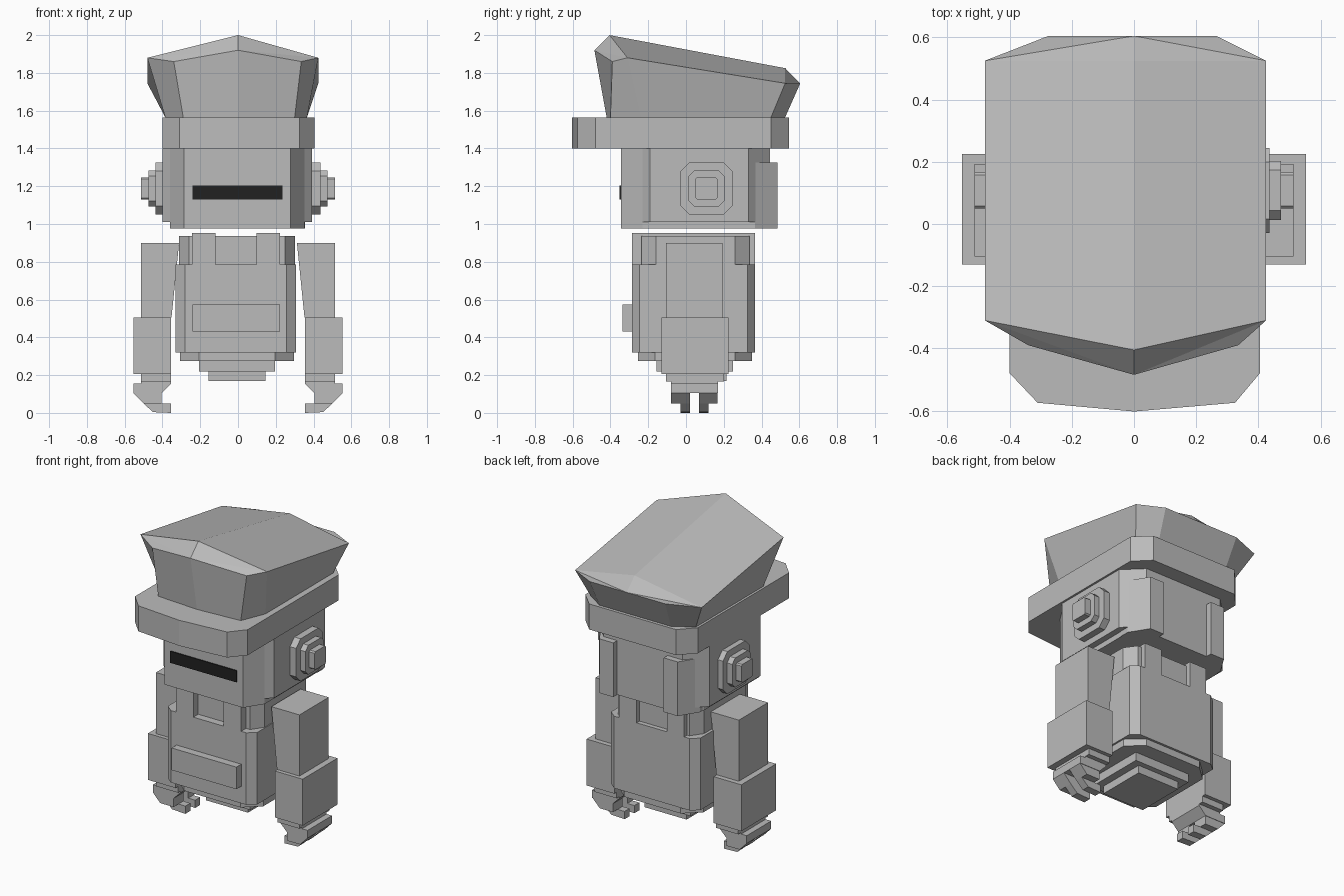
import bpy
import bmesh

cube = bpy.data.objects.get("Cube")
if cube:
    bpy.data.objects.remove(cube, do_unlink=True)


def material(name, value):
    m = bpy.data.materials.new(name)
    m.use_nodes = True
    colour = (value, value, value, 1)
    m.diffuse_color = colour
    m.node_tree.nodes["Principled BSDF"].inputs["Base Color"].default_value = colour
    return m


GREY = material("light grey", 0.5)
BLACK = material("visor black", 0.015)


def finish(name, bm, mat):
    bmesh.ops.recalc_face_normals(bm, faces=bm.faces)
    mesh = bpy.data.meshes.new(name)
    bm.to_mesh(mesh)
    bm.free()
    mesh.materials.append(mat)
    ob = bpy.data.objects.new(name, mesh)
    bpy.context.collection.objects.link(ob)
    return ob


def prism(name, outline, axis, lo, hi, mat=GREY):
    """Extrude a 2D outline along the chosen axis from lo to hi."""
    def place(p, t):
        u, v = p
        return {"x": (t, u, v), "y": (u, t, v), "z": (u, v, t)}[axis]
    bm = bmesh.new()
    a = [bm.verts.new(place(p, lo)) for p in outline]
    b = [bm.verts.new(place(p, hi)) for p in outline]
    bm.faces.new(a)
    bm.faces.new(b)
    for i in range(len(a)):
        j = (i + 1) % len(a)
        bm.faces.new((a[i], a[j], b[j], b[i]))
    return finish(name, bm, mat)


def rect(u0, u1, v0, v1, cu=0.0, cv=0.0):
    """Rectangle outline, with cut corners when cu and cv are given."""
    if not cu:
        return [(u0, v0), (u1, v0), (u1, v1), (u0, v1)]
    return [(u0 + cu, v0), (u1 - cu, v0), (u1, v0 + cv), (u1, v1 - cv),
            (u1 - cu, v1), (u0 + cu, v1), (u0, v1 - cv), (u0, v0 + cv)]


def box(name, x0, x1, y0, y1, z0, z1, mat=GREY):
    return prism(name, rect(x0, x1, y0, y1), "z", z0, z1, mat)


# Cap brim
brim = [(-0.4, -0.48), (-0.31, -0.575), (0, -0.603), (0.325, -0.575), (0.405, -0.48),
        (0.405, 0.45), (0.31, 0.545), (-0.31, 0.545), (-0.4, 0.45)]
prism("cap_brim", brim, "z", 1.4, 1.565)

# Cap crown: a flaring wall topped by a ridged roof
upper = [(-0.48, -0.31, 1.88), (-0.34, -0.39, 1.86), (0, -0.485, 1.92),
         (0.335, -0.39, 1.86), (0.425, -0.31, 1.88), (0.425, 0.525, 1.745),
         (0.265, 0.605, 1.745), (0, 0.605, 1.745), (-0.275, 0.605, 1.745),
         (-0.48, 0.525, 1.745)]
lower = [(-0.385, -0.24), (-0.29, -0.4), (0, -0.42), (0.3, -0.4), (0.365, -0.24),
         (0.365, 0.45), (0.25, 0.525), (0, 0.525), (-0.26, 0.525), (-0.385, 0.45)]
bm = bmesh.new()
up = [bm.verts.new(p) for p in upper]
low = [bm.verts.new((x, y, 1.565)) for x, y in lower]
peak = bm.verts.new((0, -0.405, 2.0))
tail = bm.verts.new((0, 0.525, 1.825))
bm.faces.new(low)
for i in range(10):
    j = (i + 1) % 10
    bm.faces.new((low[i], low[j], up[j], up[i]))
for front, side, rim, back, corner in ((up[0], up[1], up[2], up[9], up[8]),
                                       (up[4], up[3], up[2], up[5], up[6])):
    bm.faces.new((front, side, rim))
    bm.faces.new((front, rim, peak))
    bm.faces.new((front, peak, tail, back))
    bm.faces.new((back, tail, up[7]))
    bm.faces.new((back, up[7], corner))
finish("cap_crown", bm, GREY)

# Head core, wider side shell and visor slit
prism("head", rect(-0.36, 0.352, -0.345, 0.445, 0.075, 0.115), "z", 0.975, 1.4)
shell = [(-0.36, -0.23), (0.352, -0.23), (0.392, -0.19), (0.392, 0.33),
         (0.275, 0.445), (-0.285, 0.445), (-0.4, 0.33), (-0.4, -0.19)]
prism("head_shell", shell, "z", 1.01, 1.4)
box("visor", -0.24, 0.235, -0.352, -0.343, 1.13, 1.205, BLACK)

# Parts in mirrored pairs
for side, s in (("left", 1), ("right", -1)):
    # Ridge on the back corner of the head
    ridge = [(0.18, 0.4), (0.18, 0.485), (0.28, 0.485), (0.355, 0.365), (0.355, 0.3)]
    prism(side + "_head_ridge", [(s * x, y) for x, y in ridge], "z", 0.975, 1.325)

    # Stepped ear disc
    for k, (reach, r, cut) in enumerate(((0.436, 0.137, 0.045), (0.473, 0.095, 0.03),
                                         (0.513, 0.058, 0.008))):
        disc = rect(0.108 - r, 0.108 + r, 1.188 - r, 1.188 + r, cut, cut)
        prism(f"{side}_ear_step_{k + 1}", disc, "x", s * 0.34, s * reach)

    # Upper arm with slanted inner face, and forearm
    arm = [(0.312, 0.9), (0.513, 0.9), (0.513, 0.505), (0.352, 0.505)]
    prism(side + "_upper_arm", [(s * x, z) for x, z in arm], "y", -0.105, 0.193)
    forearm = [(s * 0.355, -0.13), (s * 0.553, -0.13), (s * 0.553, 0.225), (s * 0.355, 0.225)]
    prism(side + "_forearm", forearm, "z", 0.205, 0.505)

    # Hand: wrist, palm and two curled fingers
    wrist = [(0.355, 0.21), (0.513, 0.21), (0.513, 0.165), (0.355, 0.165)]
    prism(side + "_wrist", [(s * x, z) for x, z in wrist], "y", -0.105, 0.2)
    palm = [(0.355, 0.17), (0.513, 0.17), (0.513, 0.155), (0.553, 0.155),
            (0.553, 0.105), (0.405, 0.105), (0.355, 0.155)]
    prism(side + "_palm", [(s * x, z) for x, z in palm], "y", -0.08, 0.17)
    knuckle = [(0.405, 0.105), (0.553, 0.105), (0.5, 0.05), (0.405, 0.05)]
    tip = [(0.355, 0.05), (0.5, 0.05), (0.45, 0.004), (0.355, 0.0)]
    for f, (y0, y1, t0, t1) in (("front", (-0.08, 0.02, -0.03, 0.02)),
                                ("back", (0.07, 0.167, 0.07, 0.12))):
        prism(f"{side}_{f}_knuckle", [(s * x, z) for x, z in knuckle], "y", y0, y1)
        prism(f"{side}_{f}_fingertip", [(s * x, z) for x, z in tip], "y", t0, t1)

# Torso
prism("torso", rect(-0.33, 0.308, -0.285, 0.365, 0.05, 0.04), "z", 0.32, 0.785)
prism("chest_top", rect(-0.312, 0.303, -0.235, 0.335, 0.053, 0.075), "z", 0.78, 0.937)
for side, x0, x1 in (("right", -0.243, -0.12), ("left", 0.097, 0.222)):
    box(side + "_shoulder_strap", x0, x1, -0.285, 0.365, 0.78, 0.952)
box("belt_plate", -0.24, 0.223, -0.335, -0.28, 0.43, 0.573)

# Stepped underside
prism("hip_base", rect(-0.307, 0.297, -0.255, 0.35, 0.1, 0.09), "z", 0.275, 0.325)
box("hip_step", -0.207, 0.195, -0.155, 0.25, 0.22, 0.28)
box("hip_foot", -0.155, 0.145, -0.105, 0.215, 0.17, 0.225)
